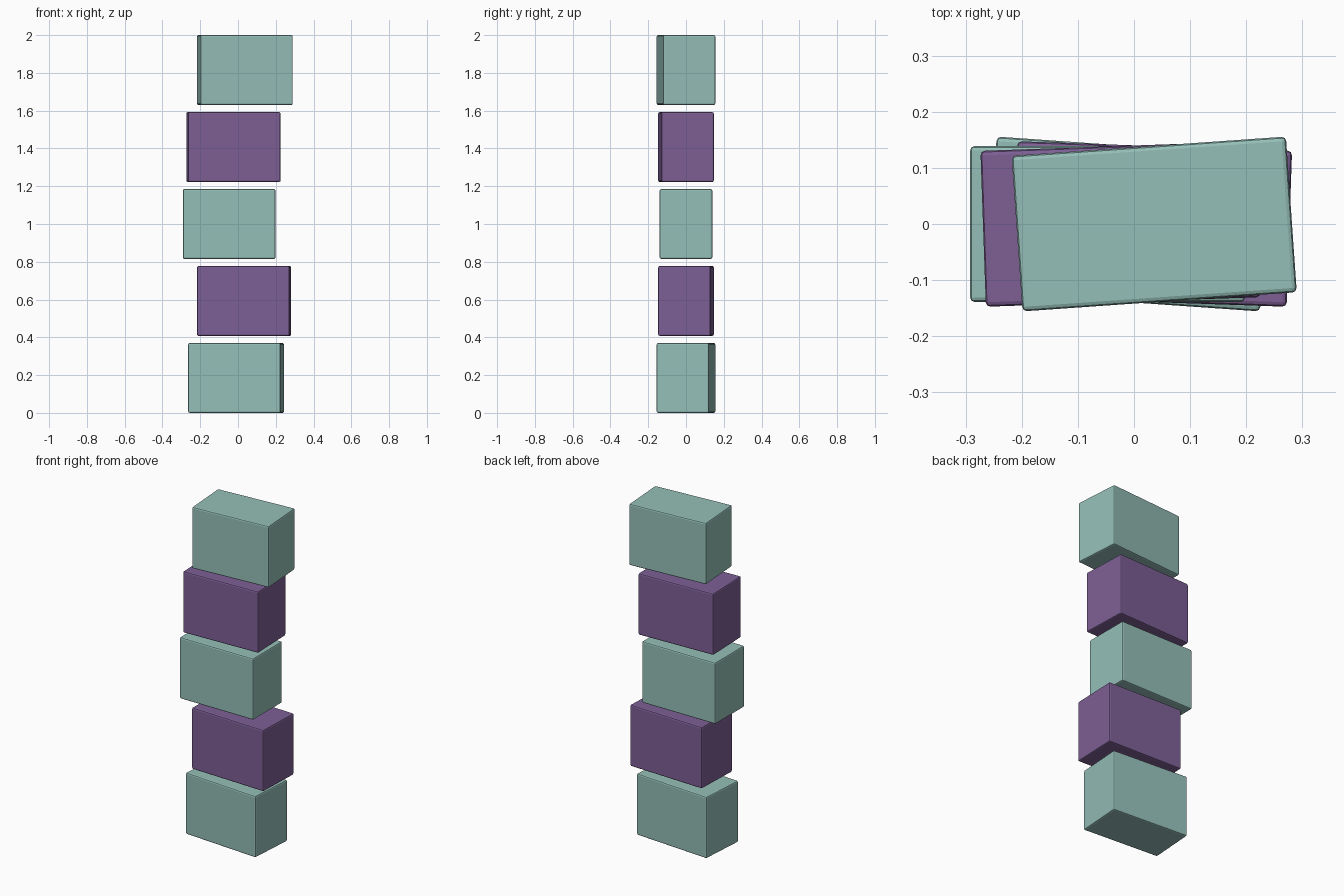
import bpy
from math import radians

if "Cube" in bpy.data.objects:
    bpy.data.objects.remove(bpy.data.objects["Cube"])

W, D, H = 0.49, 0.278, 0.37     # block size
PITCH = (2.0 - H) / 4           # vertical spacing, leaves a small gap


def material(name, color):
    m = bpy.data.materials.new(name)
    m.diffuse_color = color
    m.use_nodes = True
    m.node_tree.nodes["Principled BSDF"].inputs["Base Color"].default_value = m.diffuse_color
    return m


teal = material("teal", (0.30, 0.52, 0.475, 1))
purple = material("purple", (0.205, 0.115, 0.30, 1))


def block(i, x, turn):
    """Softly bevelled block, shifted in x and turned about z."""
    bpy.ops.mesh.primitive_cube_add(size=1, location=(x, 0, H / 2 + i * PITCH),
                                    rotation=(0, 0, radians(turn)))
    ob = bpy.context.object
    ob.name = f"block_{i + 1}"
    ob.scale = (W, D, H)
    bpy.ops.object.transform_apply(location=False, rotation=False, scale=True)
    bev = ob.modifiers.new("soft_edges", "BEVEL")
    bev.width = 0.008
    bev.segments = 2
    ob.data.materials.append(purple if i % 2 else teal)


# Stack of alternating blocks, each slightly shifted and twisted
for i, x in enumerate((-0.01, 0.032, -0.047, -0.024, 0.036)):
    block(i, x, -4 + 2 * i)
